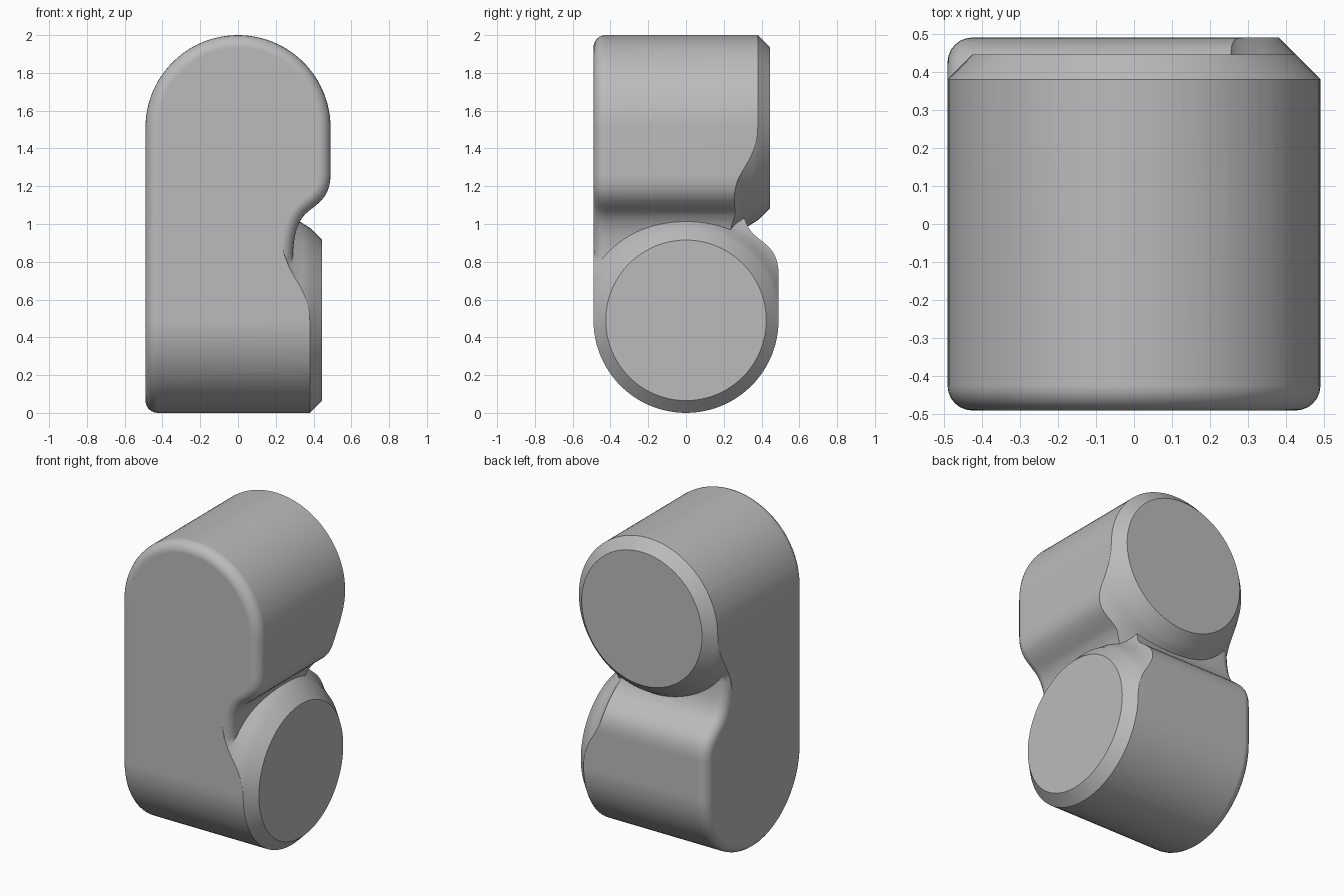
import bpy, bmesh, math
from mathutils import Matrix, Vector

R = 0.49        # arm radius
EDGE = 0.065    # rounded rim and chamfer size

if "Cube" in bpy.data.objects:
    bpy.data.objects.remove(bpy.data.objects["Cube"], do_unlink=True)

grey = bpy.data.materials.new("plain grey")
grey.use_nodes = True
colour = (0.5, 0.5, 0.5, 1)
grey.diffuse_color = colour
grey.node_tree.nodes["Principled BSDF"].inputs["Base Color"].default_value = colour


def new_object(name, bm):
    bmesh.ops.recalc_face_normals(bm, faces=bm.faces)
    mesh = bpy.data.meshes.new(name)
    bm.to_mesh(mesh)
    bm.free()
    mesh.materials.append(grey)
    obj = bpy.data.objects.new(name, mesh)
    bpy.context.collection.objects.link(obj)
    return obj


def bezier(a, b, c, d, steps):
    a, b, c, d = map(Vector, (a, b, c, d))
    for i in range(steps + 1):
        t = i / steps
        s = 1 - t
        yield tuple(a*s**3 + b*3*s*s*t + c*3*s*t*t + d*t**3)


def apply(obj):
    bpy.context.view_layer.objects.active = obj
    for mod in list(obj.modifiers):
        bpy.ops.object.modifier_apply(modifier=mod.name)


def boolean(obj, other, operation):
    mod = obj.modifiers.new("join", "BOOLEAN")
    mod.object, mod.operation, mod.solver = other, operation, "EXACT"
    apply(obj)
    bpy.data.objects.remove(other, do_unlink=True)


def arm_prism():
    """Rounded foot with one side stepping in to a neck, extruded along x."""
    arc = [math.pi * (1 + i / 48) for i in range(49)]
    side = [(R * math.cos(a), R + R * math.sin(a)) for a in arc]
    side += bezier((R, 0.73), (R, 0.85), (0.44, 0.88), (0.37, 0.935), 10)
    side += list(bezier((0.37, 0.935), (0.315, 0.98), (0.29, 1.06), (0.29, 1.2), 10))[1:]
    side += [(0.29, 1.51), (-R, 1.51)]
    bm = bmesh.new()
    end = bm.faces.new([bm.verts.new((-R, y, z)) for y, z in side])
    ext = bmesh.ops.extrude_face_region(bm, geom=[end], use_keep_orig=True)
    moved = [v for v in ext["geom"] if isinstance(v, bmesh.types.BMVert)]
    bmesh.ops.translate(bm, verts=moved, vec=(1.2, 0, 0))
    rim = [e for e in bm.edges if all(v.co.x < 0 for v in e.verts)]
    bmesh.ops.recalc_face_normals(bm, faces=bm.faces)
    bmesh.ops.bevel(bm, geom=rim, offset=EDGE, segments=6, profile=0.5,
                    affect="EDGES", clamp_overlap=False)
    return new_object("arm", bm)


def turned_end():
    """Turned envelope: flared fillet, round end and chamfer."""
    profile = [(-1, 0), (-1, 2), (0.22, 2), (0.23, 0.64), (0.245, 0.6), (0.27, 0.565),
               (0.3, 0.54), (0.345, 0.512), (0.38, R), (0.38 + EDGE, R - EDGE), (0.38 + EDGE, 0)]
    bm = bmesh.new()
    verts = [bm.verts.new((x, 0, r)) for x, r in profile]
    edges = [bm.edges.new(pair) for pair in zip(verts, verts[1:])]
    bmesh.ops.spin(bm, geom=verts + edges, cent=(0, 0, 0), axis=(1, 0, 0),
                   angle=math.tau, steps=96)
    bmesh.ops.remove_doubles(bm, verts=bm.verts, dist=1e-5)
    bmesh.ops.translate(bm, verts=bm.verts, vec=(0, 0, R))
    return new_object("end_envelope", bm)


# Lower arm, and its twin turned half a revolution about the diagonal axis
lower = arm_prism()
boolean(lower, turned_end(), "INTERSECT")
lower.name = "elbow_body"
upper = lower.copy()
upper.data = lower.data.copy()
upper.name = "upper_arm"
bpy.context.collection.objects.link(upper)
centre = Matrix.Translation((0, 0, 1))
upper.data.transform(centre @ Matrix.Rotation(math.pi, 4, Vector((1, 1, 0))) @ centre.inverted())

# Join into one body and shade
boolean(lower, upper, "UNION")
bpy.ops.object.select_all(action="DESELECT")
lower.select_set(True)
bpy.context.view_layer.objects.active = lower
bpy.ops.object.shade_smooth_by_angle(angle=math.radians(32))
weighted = lower.modifiers.new("even shading", "WEIGHTED_NORMAL")
weighted.keep_sharp = True
